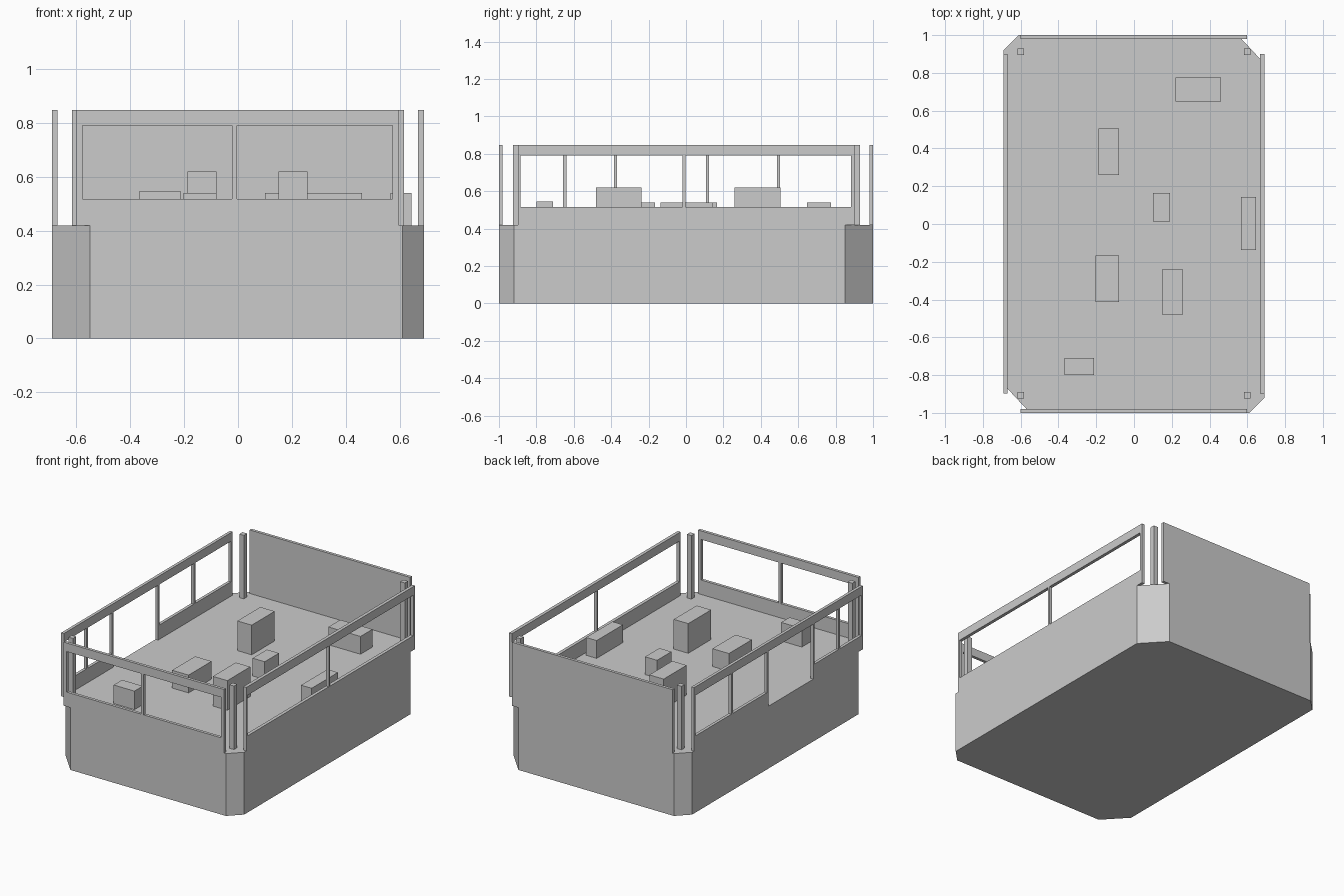
import bpy
import bmesh

cube = bpy.data.objects.get("Cube")
if cube:
    bpy.data.objects.remove(cube, do_unlink=True)

FLOOR, SILL, HEAD, TOP = 0.42, 0.517, 0.79, 0.848

grey = bpy.data.materials.new("plain_grey")
grey.use_nodes = True
grey.diffuse_color = (0.6, 0.6, 0.6, 1)
grey.node_tree.nodes["Principled BSDF"].inputs["Base Color"].default_value = (0.6, 0.6, 0.6, 1)


def finish(name, bm):
    bmesh.ops.recalc_face_normals(bm, faces=bm.faces)
    mesh = bpy.data.meshes.new(name)
    bm.to_mesh(mesh)
    bm.free()
    mesh.materials.append(grey)
    obj = bpy.data.objects.new(name, mesh)
    bpy.context.collection.objects.link(obj)
    return obj


def add_box(bm, xs, ys, zs):
    verts = bmesh.ops.create_cube(bm, size=1)["verts"]
    for v in verts:
        v.co = [r[0] if c < 0 else r[1] for c, r in zip(v.co, (xs, ys, zs))]


def box(name, xs, ys, zs):
    bm = bmesh.new()
    add_box(bm, xs, ys, zs)
    return finish(name, bm)


def wall(name, along_x, depth, span, sills, posts):
    """Window wall: a head rail, sill panels and upright posts between them."""
    bm = bmesh.new()

    def piece(run, zs):
        xs, ys = (run, depth) if along_x else (depth, run)
        add_box(bm, xs, ys, zs)

    piece(span, (HEAD, TOP))
    for run in sills:
        piece(run, (FLOOR, SILL))
    for run in posts:
        piece(run, (SILL, HEAD))
    return finish(name, bm)


# Solid base with small and large cut corners on opposite diagonals
bm = bmesh.new()
outline = [(-0.55, -1), (0.61, -1), (0.69, -0.92), (0.69, 0.85),
           (0.55, 1), (-0.61, 1), (-0.69, 0.92), (-0.69, -0.85)]
bottom = bm.faces.new([bm.verts.new((x, y, 0)) for x, y in outline])
top = bmesh.ops.extrude_face_region(bm, geom=[bottom], use_keep_orig=True)["geom"]
bmesh.ops.translate(bm, vec=(0, 0, FLOOR),
                    verts=[g for g in top if isinstance(g, bmesh.types.BMVert)])
finish("base", bm)

# Walls
ends = (-0.6, 0.597)
sides = (-0.897, 0.9)
wall("front_wall", True, (-1, -0.98), ends, [ends],
     [(-0.6, -0.578), (-0.022, -0.003), (0.574, 0.597)])
wall("left_wall", False, (0.668, 0.69), sides, [sides],
     [(-0.897, -0.884), (-0.018, -0.004), (0.882, 0.9)])
wall("right_wall", False, (-0.69, -0.67), sides, [(-0.897, -0.37), (0.107, 0.9)],
     [(-0.897, -0.884), (-0.657, -0.64), (-0.385, -0.37),
      (0.107, 0.123), (0.487, 0.502), (0.882, 0.9)])
box("back_wall", ends, (0.98, 1), (FLOOR, TOP))

# Corner posts
for xn, x in (("right", -0.6), ("left", 0.6)):
    for yn, y in (("front", -0.907), ("back", 0.912)):
        box(f"{yn}_{xn}_post", (x - 0.017, x + 0.017), (y - 0.017, y + 0.017), (FLOOR, TOP))

# Furniture blocks standing on the floor
LOW, TALL = 0.54, 0.62
for name, xs, ys, height in (
        ("back_table", (0.22, 0.46), (0.648, 0.775), LOW),
        ("back_cabinet", (-0.187, -0.08), (0.26, 0.505), TALL),
        ("small_stool", (0.1, 0.19), (0.013, 0.165), LOW),
        ("side_bench", (0.566, 0.645), (-0.137, 0.143), LOW),
        ("middle_table", (-0.203, -0.08), (-0.412, -0.167), LOW),
        ("front_cabinet", (0.15, 0.258), (-0.482, -0.238), TALL),
        ("front_table", (-0.367, -0.212), (-0.8, -0.71), 0.545)):
    box(name, xs, ys, (FLOOR, height))
